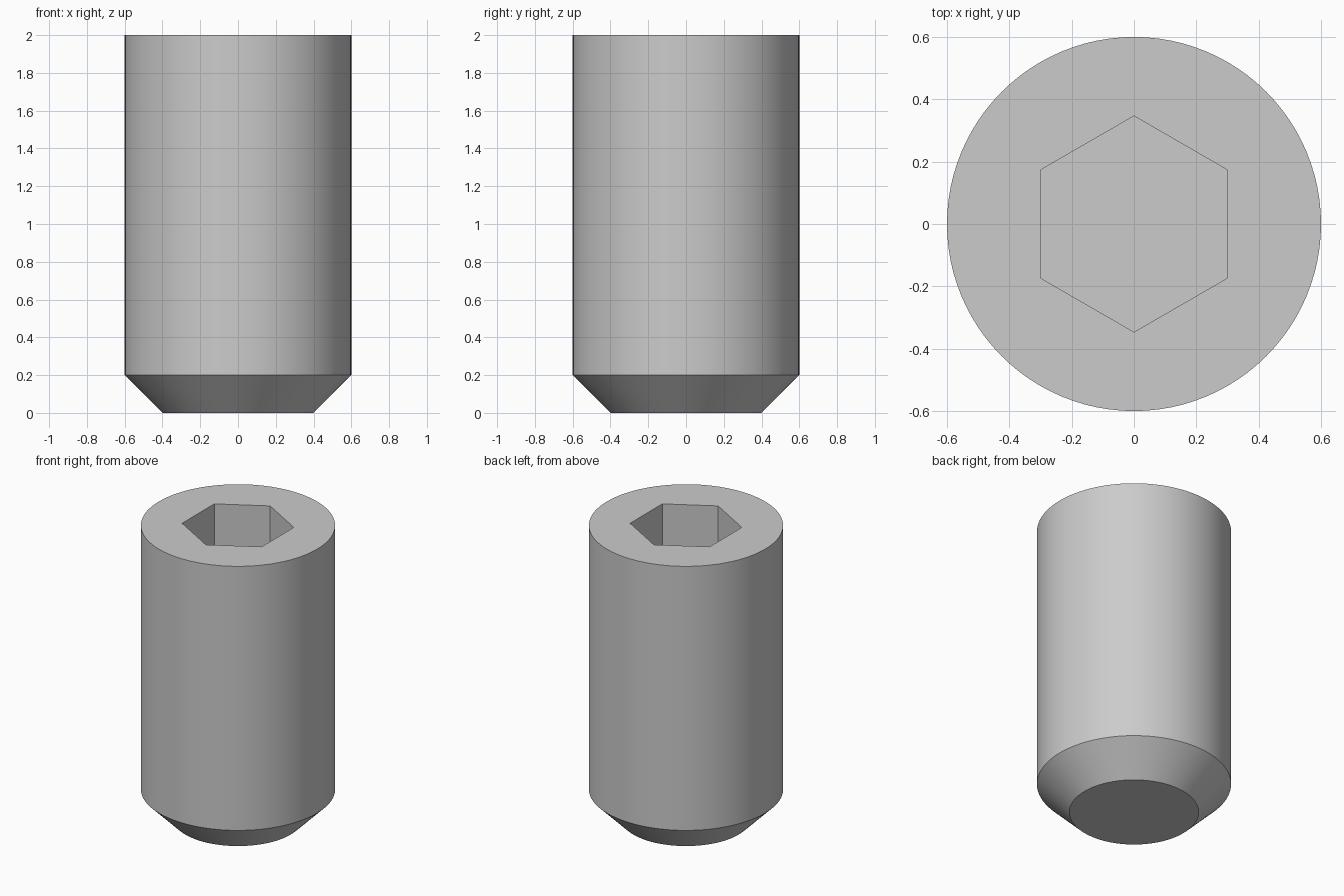
import bpy
import bmesh
import math

SEGMENTS = 96
RADIUS, TIP_RADIUS = 0.6, 0.4
HEIGHT, CHAMFER = 2.0, 0.2
SOCKET_FLATS, SOCKET_DEPTH = 0.6, 0.7

cube = bpy.data.objects.get("Cube")
if cube:
    bpy.data.objects.remove(cube, do_unlink=True)

# Plain grey metal
steel = bpy.data.materials.new("grey_steel")
steel.use_nodes = True
grey = (0.6, 0.6, 0.6, 1.0)
steel.diffuse_color = grey
steel.node_tree.nodes["Principled BSDF"].inputs["Base Color"].default_value = grey


def stacked_solid(name, rings, sides, turn=0.0):
    """Closed solid through (radius, height) rings, listed bottom to top."""
    bm = bmesh.new()
    loops = []
    for radius, z in rings:
        angles = [turn + math.tau * i / sides for i in range(sides)]
        loops.append([bm.verts.new((radius * math.cos(a), radius * math.sin(a), z))
                      for a in angles])
    for low, high in zip(loops, loops[1:]):
        for i in range(sides):
            j = (i + 1) % sides
            bm.faces.new((low[i], low[j], high[j], high[i]))
    bm.faces.new(loops[0][::-1])
    bm.faces.new(loops[-1])
    mesh = bpy.data.meshes.new(name)
    bm.to_mesh(mesh)
    bm.free()
    mesh.materials.append(steel)
    obj = bpy.data.objects.new(name, mesh)
    bpy.context.collection.objects.link(obj)
    return obj


# Cylindrical body with a chamfered flat tip
body = stacked_solid("screw_body",
                     [(TIP_RADIUS, 0), (RADIUS, CHAMFER), (RADIUS, HEIGHT)], SEGMENTS)

# Hexagonal socket, with corners pointing to the front and back
corner = SOCKET_FLATS / math.sqrt(3)
cutter = stacked_solid("socket_cutter",
                       [(corner, HEIGHT - SOCKET_DEPTH), (corner, HEIGHT + 0.2)],
                       6, math.pi / 6)
cutter.hide_render = True

cut = body.modifiers.new("hex_socket", 'BOOLEAN')
cut.operation = 'DIFFERENCE'
cut.solver = 'EXACT'
cut.object = cutter

# Apply the cut, then smooth the round sides and keep the rims sharp
bpy.ops.object.select_all(action='DESELECT')
body.select_set(True)
bpy.context.view_layer.objects.active = body
bpy.ops.object.modifier_apply(modifier=cut.name)
bpy.data.objects.remove(cutter, do_unlink=True)
bpy.ops.object.shade_smooth_by_angle(angle=math.radians(30))
